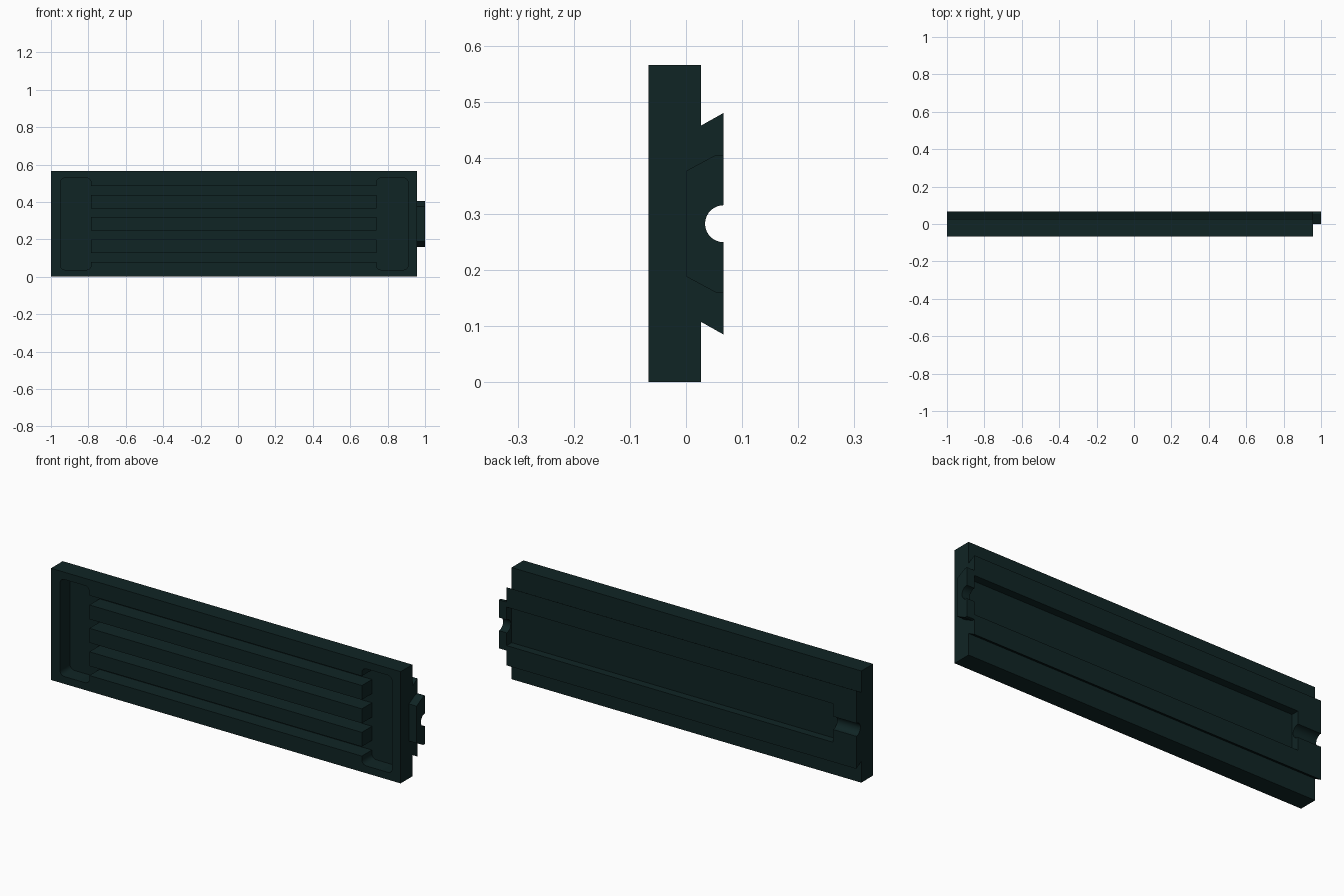
import bpy, bmesh, math

if "Cube" in bpy.data.objects:
    bpy.data.objects.remove(bpy.data.objects["Cube"])

mat = bpy.data.materials.new("dark_teal")
mat.diffuse_color = (0.005, 0.018, 0.018, 1)
mat.use_nodes = True
mat.node_tree.nodes["Principled BSDF"].inputs["Base Color"].default_value = mat.diffuse_color

MID = 0.2825          # height of the centre line
BACK = 0.067          # rearmost plane


def extrude_x(name, profile, x0, x1):
    """Solid made by sweeping a (y, z) profile from x0 to x1."""
    bm = bmesh.new()
    face = bm.faces.new([bm.verts.new((x0, y, z)) for y, z in profile])
    ext = bmesh.ops.extrude_face_region(bm, geom=[face])
    verts = [v for v in ext["geom"] if isinstance(v, bmesh.types.BMVert)]
    bmesh.ops.translate(bm, verts=verts, vec=(x1 - x0, 0, 0))
    bmesh.ops.recalc_face_normals(bm, faces=bm.faces)
    me = bpy.data.meshes.new(name)
    bm.to_mesh(me)
    bm.free()
    me.materials.append(mat)
    ob = bpy.data.objects.new(name, me)
    bpy.context.collection.objects.link(ob)
    return ob


def box(name, x0, x1, y0, y1, z0, z1, radius=0):
    """Box with optionally rounded edges along y."""
    ob = extrude_x(name, [(y0, z0), (y1, z0), (y1, z1), (y0, z1)], x0, x1)
    if radius:
        bm = bmesh.new()
        bm.from_mesh(ob.data)
        edges = [e for e in bm.edges
                 if abs(e.verts[0].co.y - e.verts[1].co.y) > 1e-4]
        bmesh.ops.bevel(bm, geom=edges, offset=radius, segments=5,
                        profile=0.5, affect='EDGES')
        bm.to_mesh(ob.data)
        bm.free()
    return ob


def cut(target, cutter):
    cutter.hide_render = True
    mod = target.modifiers.new("cut", 'BOOLEAN')
    mod.operation = 'DIFFERENCE'
    mod.solver = 'EXACT'
    mod.object = cutter
    bpy.context.view_layer.objects.active = target
    bpy.ops.object.modifier_apply(modifier=mod.name)
    bpy.data.objects.remove(cutter)


def mirrored(half):
    """Close a lower half profile of (y, z offset below centre)."""
    return ([(y, MID - d) for y, d in half]
            + [(y, MID + d) for y, d in reversed(half)])


# Half-round groove, from its lower lip to just below its deepest point
R = 0.033
groove = [(BACK - R * math.sin(a), R * math.cos(a))
          for a in (math.pi / 2 * i / 8.5 for i in range(9))]

# Plate with dovetail rail and groove on its back
panel = extrude_x("panel_body", mirrored(
    [(-BACK, MID), (0.027, MID), (0.027, 0.175), (BACK, 0.1975)] + groove),
    -1, 0.957)

# Long recess in the back rail
cut(panel, box("recess_cutter", -0.87, 0.98, 0.027, 0.1, 0.185, 0.38))

# Front: rounded end pockets joined by four slots, leaving three bars
FLOOR = 0.014
for x0, x1 in ((-0.95, -0.785), (0.74, 0.91)):
    cut(panel, box("pocket_cutter", x0, x1, -0.1, FLOOR, 0.037, 0.528, 0.025))
for z0, z1 in ((0.08, 0.128), (0.2, 0.246), (0.319, 0.365), (0.437, 0.485)):
    cut(panel, box("slot_cutter", -0.82, 0.775, -0.1, FLOOR, z0, z1))

# Connecting tab at the right end
tab = extrude_x("end_tab", mirrored(
    [(0, 0.094), (0.053, 0.1225), (BACK, 0.1225)] + groove), 0.957, 1)

# Smooth the curved faces, keep edges sharp
for ob in (panel, tab):
    bpy.ops.object.select_all(action='DESELECT')
    ob.select_set(True)
    bpy.context.view_layer.objects.active = ob
    bpy.ops.object.shade_smooth_by_angle(angle=math.radians(25))
